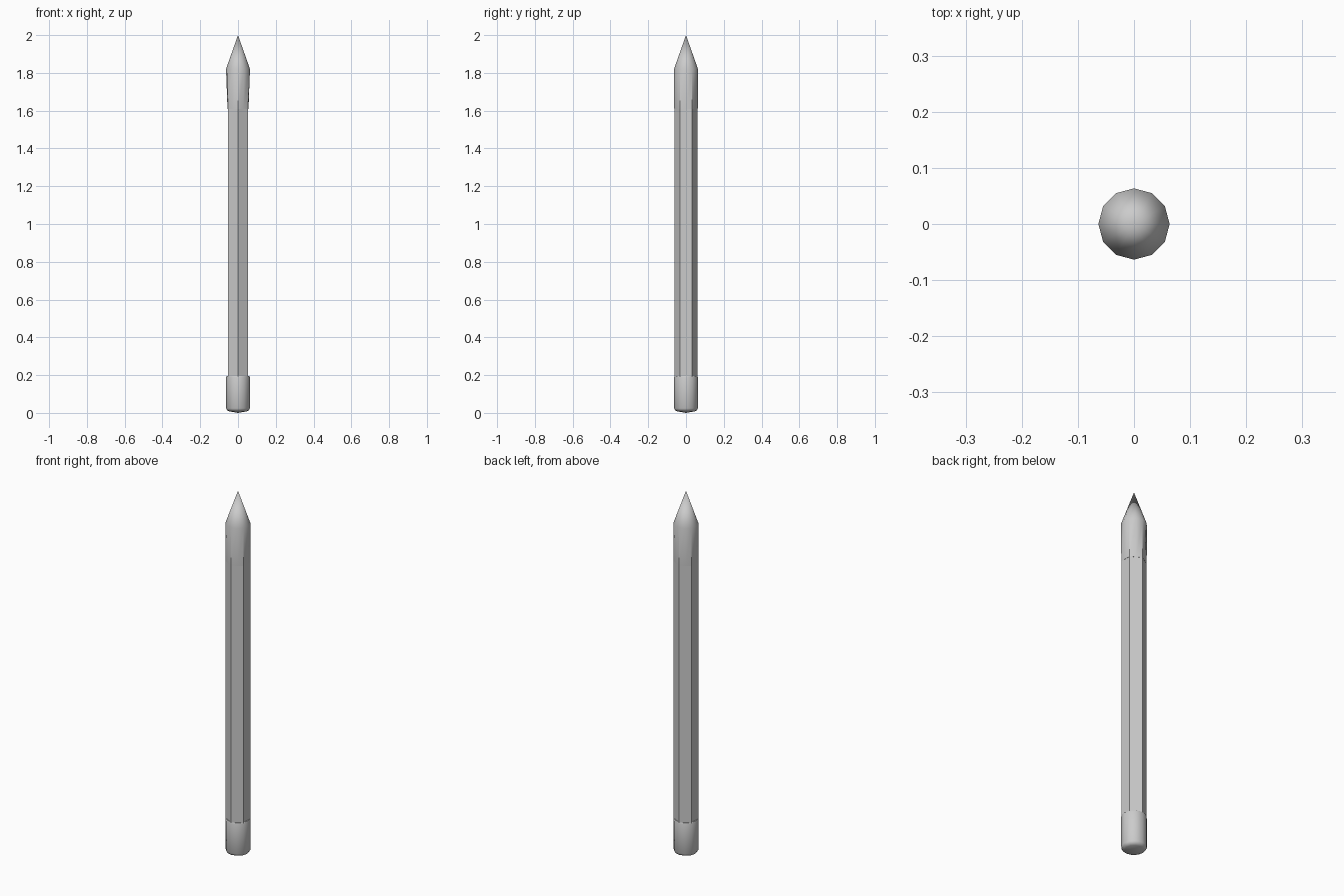
import bpy
from math import sin, cos, pi, radians

if "Cube" in bpy.data.objects:
    bpy.data.objects.remove(bpy.data.objects["Cube"])

SIDES = 12


def ring(z, corner, mid=None):
    """Twelve points; even ones are hexagon corners (on +/-y), odd ones face middles."""
    mid = corner if mid is None else mid
    return [((corner if i % 2 == 0 else mid) * sin(i * pi / 6),
             (corner if i % 2 == 0 else mid) * cos(i * pi / 6), z)
            for i in range(SIDES)]


def loft(name, rings, tip=None, base=None, smooth=None):
    """Skin a stack of rings, closing each end with a point or a flat cap."""
    n = len(rings[0])
    verts = [v for r in rings for v in r]
    faces = []
    for k in range(len(rings) - 1):
        for i in range(n):
            j = (i + 1) % n
            faces.append((k * n + j, k * n + i, (k + 1) * n + i, (k + 1) * n + j))
    last = (len(rings) - 1) * n
    if tip is not None:
        verts.append((0, 0, tip))
        t = len(verts) - 1
        faces += [(last + (i + 1) % n, last + i, t) for i in range(n)]
    else:
        faces.append(tuple(last + i for i in reversed(range(n))))
    if base is not None:
        verts.append((0, 0, base))
        b = len(verts) - 1
        faces += [(i, (i + 1) % n, b) for i in range(n)]
    else:
        faces.append(tuple(range(n)))
    mesh = bpy.data.meshes.new(name)
    mesh.from_pydata(verts, [], faces)
    obj = bpy.data.objects.new(name, mesh)
    bpy.context.collection.objects.link(obj)
    if smooth:
        bpy.ops.object.select_all(action='DESELECT')
        obj.select_set(True)
        bpy.context.view_layer.objects.active = obj
        bpy.ops.object.shade_smooth_by_angle(angle=radians(smooth))
    return obj


# Hexagonal wooden shaft
R = 0.0622
loft("shaft", [ring(0.18, R)[::2], ring(1.615, R)[::2]])

# Sharpened end: hexagon blending into a round, then a cone to the point
loft("sharpened_tip",
     [ring(1.61, R, 0.0555), ring(1.82, 0.0635)], tip=2.0, smooth=31)

# Eraser cap with rounded lower and upper rims
loft("eraser_cap",
     [ring(0.008, 0.046), ring(0.013, 0.057), ring(0.024, 0.063),
      ring(0.188, 0.063), ring(0.195, 0.0605)], base=0.0, smooth=40)
